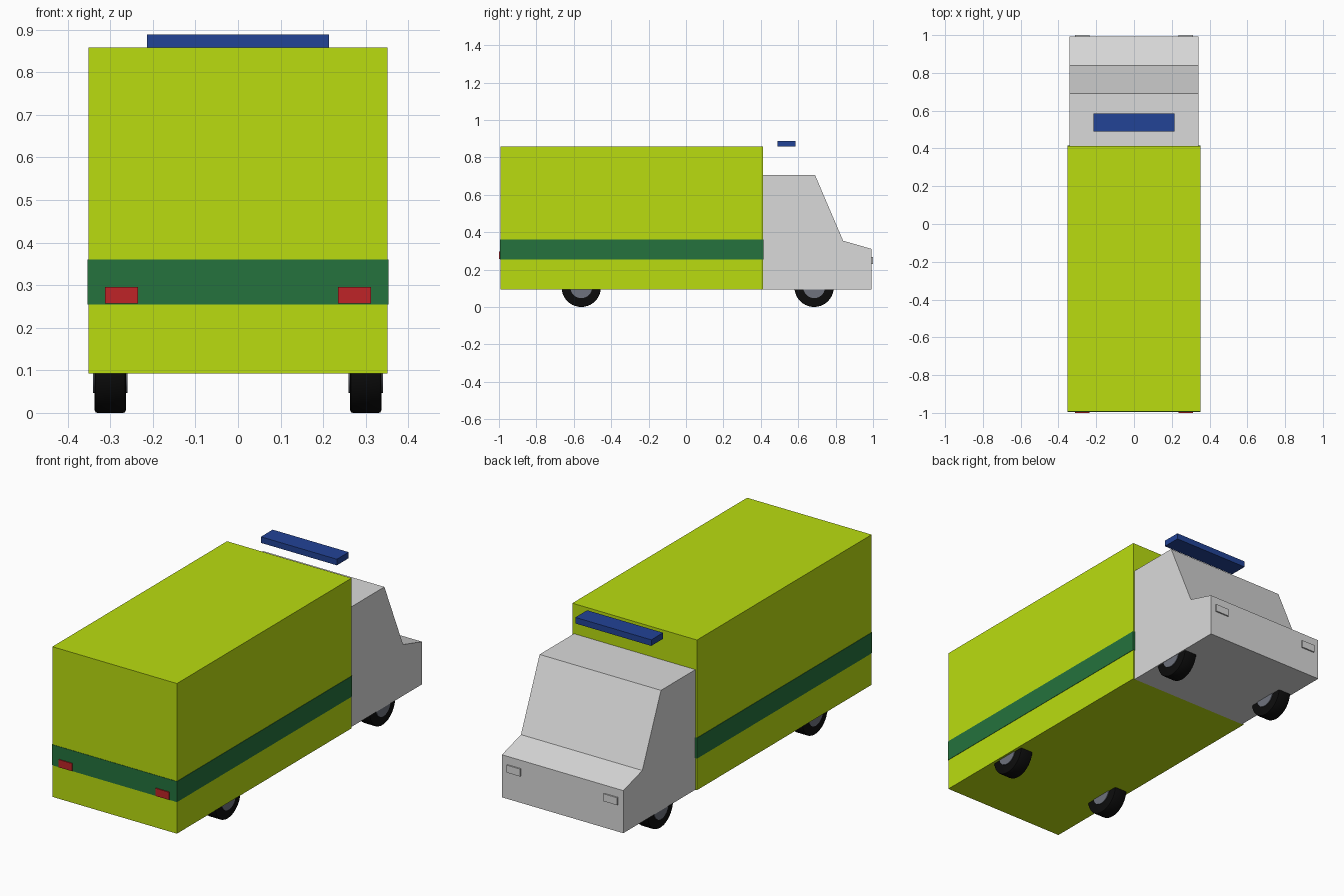
import bpy
import bmesh
import math
from mathutils import Matrix

default = bpy.data.objects.get("Cube")
if default:
    bpy.data.objects.remove(default, do_unlink=True)


def material(name, rgb):
    m = bpy.data.materials.new(name)
    m.use_nodes = True
    colour = (*rgb, 1)
    m.diffuse_color = colour
    m.node_tree.nodes["Principled BSDF"].inputs["Base Color"].default_value = colour
    return m


lime = material("lime", (0.49, 0.72, 0.005))
green = material("dark green", (0.018, 0.17, 0.047))
grey = material("light grey", (0.70, 0.70, 0.70))
blue = material("blue", (0.016, 0.056, 0.305))
red = material("red", (0.52, 0.017, 0.02))
black = material("tyre black", (0.004, 0.004, 0.004))
steel = material("hub grey", (0.156, 0.17, 0.205))


def finish(name, bm, mat):
    bmesh.ops.recalc_face_normals(bm, faces=bm.faces[:])
    mesh = bpy.data.meshes.new(name)
    bm.to_mesh(mesh)
    bm.free()
    mesh.materials.append(mat)
    obj = bpy.data.objects.new(name, mesh)
    bpy.context.collection.objects.link(obj)
    return obj


def box(name, xs, ys, zs, mat):
    """Box between the given limits on each axis."""
    bm = bmesh.new()
    bmesh.ops.create_cube(bm, size=1)
    for v in bm.verts:
        for i, (lo, hi) in enumerate((xs, ys, zs)):
            v.co[i] = lo if v.co[i] < 0 else hi
    return finish(name, bm, mat)


def smooth(obj):
    bpy.ops.object.select_all(action="DESELECT")
    obj.select_set(True)
    bpy.context.view_layer.objects.active = obj
    bpy.ops.object.shade_smooth_by_angle(angle=math.radians(35))


def disc(name, centre, radius, width, mat, bevel=0):
    """Cylinder lying along x, with optionally rounded rims."""
    bm = bmesh.new()
    bmesh.ops.create_cone(bm, cap_ends=True, segments=40, radius1=radius,
                          radius2=radius, depth=width)
    if bevel:
        rims = [e for e in bm.edges if any(len(f.verts) > 4 for f in e.link_faces)]
        bmesh.ops.bevel(bm, geom=rims, offset=bevel, segments=2,
                        profile=0.5, affect="EDGES")
    bm.transform(Matrix.Translation(centre) @ Matrix.Rotation(math.pi / 2, 4, "Y"))
    smooth(finish(name, bm, mat))


# Cargo body with its wrap-around stripe
box("cargo_body", (-0.351, 0.351), (-0.993, 0.413), (0.093, 0.858), lime)
box("body_stripe", (-0.353, 0.353), (-0.995, 0.4145), (0.255, 0.36), green)

# Cab extruded from its side outline
outline = [(0.413, 0.093), (0.993, 0.093), (0.993, 0.31),
           (0.84, 0.354), (0.69, 0.705), (0.413, 0.705)]
bm = bmesh.new()
side = bm.faces.new([bm.verts.new((-0.342, y, z)) for y, z in outline])
new = bmesh.ops.extrude_face_region(bm, geom=[side])["geom"]
bmesh.ops.translate(bm, vec=(0.684, 0, 0),
                    verts=[g for g in new if isinstance(g, bmesh.types.BMVert)])
finish("cab", bm, grey)

# Warning light bar above the cab
box("light_bar", (-0.214, 0.214), (0.49, 0.585), (0.857, 0.888), blue)

# Lamps and wheels on both sides
for label, s in (("left", 1), ("right", -1)):
    xs = sorted((s * 0.235, s * 0.312))
    box("tail_lamp_" + label, xs, (-1.0, -0.99), (0.257, 0.296), red)
    box("head_lamp_" + label, xs, (0.99, 1.0), (0.23, 0.268), grey)
    for axle, y in (("box", -0.56), ("cab", 0.685)):
        centre = (s * 0.3, y, 0.105)
        disc(f"{axle}_tyre_{label}", centre, 0.105, 0.073, black, 0.006)
        disc(f"{axle}_hub_{label}", centre, 0.058, 0.08, steel)
